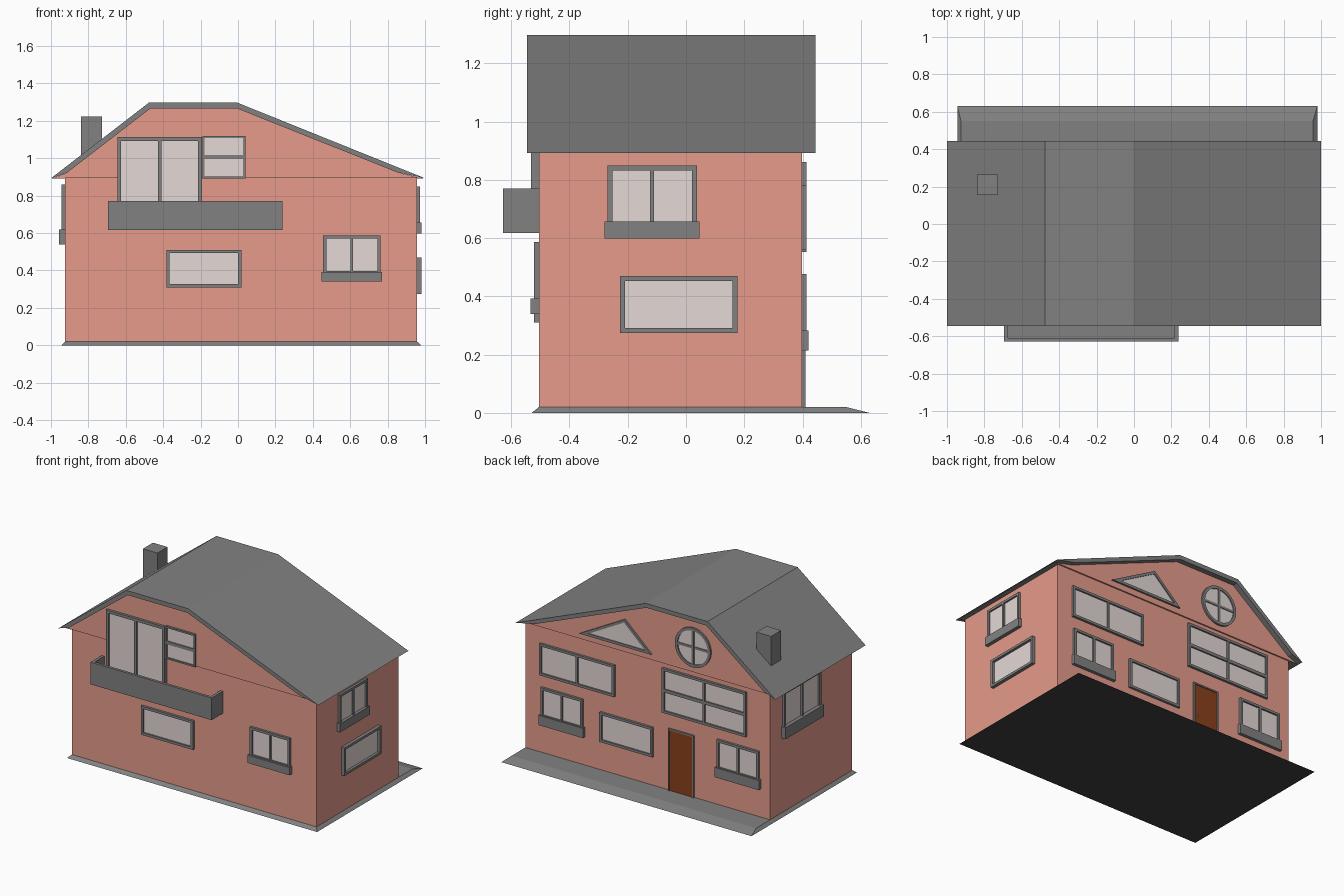
import bpy, bmesh, math

if "Cube" in bpy.data.objects:
    bpy.data.objects.remove(bpy.data.objects["Cube"])


def material(name, rgb):
    m = bpy.data.materials.new(name)
    m.diffuse_color = (*rgb, 1)
    m.use_nodes = True
    m.node_tree.nodes["Principled BSDF"].inputs["Base Color"].default_value = m.diffuse_color
    return m


BRICK = material("salmon wall", (0.79, 0.33, 0.258))
GRAY = material("gray trim", (0.222, 0.222, 0.222))
GLASS = material("pale glass", (0.78, 0.69, 0.665))
BROWN = material("brown door", (0.25, 0.052, 0.011))
DARK = material("dark underside", (0.05, 0.05, 0.05))

X0, X1, Y0, Y1 = -0.925, 0.957, -0.505, 0.398   # outer wall planes
WALL_TOP, BASE_TOP = 0.895, 0.02
GABLE = 0.01                                    # gable overhang

# each wall maps (along, up, outward) to world space
SIDES = {
    "front": lambda u, v, d: (u, Y0 - d, v),
    "back": lambda u, v, d: (u, Y1 + d, v),
    "right": lambda u, v, d: (X1 + d, u, v),
    "left": lambda u, v, d: (X0 - d, u, v),
}


def finish(name, bm, mat):
    bmesh.ops.recalc_face_normals(bm, faces=bm.faces)
    me = bpy.data.meshes.new(name)
    bm.to_mesh(me)
    bm.free()
    me.materials.append(mat)
    ob = bpy.data.objects.new(name, me)
    bpy.context.collection.objects.link(ob)
    return ob


def add_prism(bm, pts, d0, d1, place):
    a = [bm.verts.new(place(u, v, d0)) for u, v in pts]
    b = [bm.verts.new(place(u, v, d1)) for u, v in pts]
    bm.faces.new(a)
    bm.faces.new(b)
    for i in range(len(a)):
        j = (i + 1) % len(a)
        bm.faces.new((a[i], a[j], b[j], b[i]))


def add_ring(bm, outer, inner, d0, d1, place):
    loops = [[bm.verts.new(place(u, v, d)) for u, v in pts]
             for pts, d in ((outer, d0), (outer, d1), (inner, d1), (inner, d0))]
    for k in range(4):
        p, q = loops[k], loops[(k + 1) % 4]
        for i in range(len(p)):
            j = (i + 1) % len(p)
            bm.faces.new((p[i], p[j], q[j], q[i]))


def rect(u0, u1, v0, v1):
    return [(u0, v0), (u1, v0), (u1, v1), (u0, v1)]


def prism(name, pts, d0, d1, place, mat):
    bm = bmesh.new()
    add_prism(bm, pts, d0, d1, place)
    return finish(name, bm, mat)


def box(name, x0, x1, y0, y1, z0, z1, mat):
    return prism(name, rect(x0, x1, y0, y1), z0, z1, lambda u, v, d: (u, v, d), mat)


def window(name, side, u0, u1, v0, v1, cols=1, rows=1, depth=0.016, w=0.017, bar=0.007,
           glass=0.005, sill=None):
    """Framed window with mullions; sill = (bottom, top, depth)."""
    place = SIDES[side]
    prism(name + "_glass", rect(u0 + w / 2, u1 - w / 2, v0 + w / 2, v1 - w / 2),
          glass - 0.009, glass, place, GLASS)
    bm = bmesh.new()
    add_ring(bm, rect(u0, u1, v0, v1), rect(u0 + w, u1 - w, v0 + w, v1 - w),
             -0.01, depth, place)
    for i in range(1, cols):
        c = u0 + (u1 - u0) * i / cols
        add_prism(bm, rect(c - bar, c + bar, v0 + w, v1 - w), -0.01, depth, place)
    for i in range(1, rows):
        c = v0 + (v1 - v0) * i / rows
        add_prism(bm, rect(u0 + w, u1 - w, c - 0.011, c + 0.011), -0.01, depth - 0.001, place)
    finish(name + "_frame", bm, GRAY)
    if sill:
        prism(name + "_sill", rect(u0 - 0.009, u1 + 0.009, sill[0], sill[1]),
              -0.01, sill[2], place, GRAY)


# sloped base slab with dark underside
bm = bmesh.new()
low = [bm.verts.new((x, y, 0)) for x, y in rect(-0.945, 0.98, -0.53, 0.63)]
top = [bm.verts.new((x, y, BASE_TOP)) for x, y in rect(X0, X1, Y0, 0.55)]
bm.faces.new(low)
bm.faces.new(top)
for i in range(4):
    j = (i + 1) % 4
    bm.faces.new((low[i], low[j], top[j], top[i]))
slab = finish("base_slab", bm, GRAY)
slab.data.materials.append(DARK)
for p in slab.data.polygons:
    if p.normal.z < -0.9:
        p.material_index = 1

# walls and gable
box("walls", X0, X1, Y0, Y1, BASE_TOP - 0.005, WALL_TOP, BRICK)
along_y = lambda u, v, d: (u, d, v)
under = [(0.85, 0.925), (-0.007, 1.267), (-0.467, 1.267), (-0.915, 0.922)]
prism("gable", [(-0.985, WALL_TOP), (0.975, WALL_TOP)] + under,
      Y0 - GABLE, Y1 + GABLE, along_y, BRICK)

# roof shell with tapered eaves
prism("roof", [(-1, 0.893), (-0.477, 1.297), (-0.003, 1.297), (1, 0.893)] + under,
      -0.546, 0.445, along_y, GRAY)
for s, a, b in (("left", -0.995, X0), ("right", X1, 0.99)):
    box(s + "_soffit", a, b, Y0 - GABLE, Y1 + GABLE, 0.893, 0.896, GRAY)

# chimney
box("chimney", -0.84, -0.728, 0.155, 0.265, 0.98, 1.222, GRAY)

# balcony: floor and parapet
box("balcony_floor", -0.69, 0.23, -0.62, Y0 + 0.01, 0.62, 0.64, GRAY)
bm = bmesh.new()
add_prism(bm, [(-0.695, Y0 + 0.01), (-0.695, -0.628), (0.237, -0.628), (0.237, Y0 + 0.01),
               (0.217, Y0 + 0.01), (0.217, -0.609), (-0.675, -0.609), (-0.675, Y0 + 0.01)],
          0.617, 0.771, lambda u, v, d: (u, v, d))
finish("balcony_parapet", bm, GRAY)

# front openings
window("balcony_door", "front", -0.645, -0.193, 0.63, 1.113, cols=2, depth=0.027, w=0.02,
       bar=0.01, glass=0.016)
window("balcony_window", "front", -0.19, 0.039, 0.893, 1.12, rows=2, depth=0.024, w=0.011,
       glass=0.016)
window("front_wide_window", "front", -0.383, 0.018, 0.31, 0.51)
window("front_sill_window", "front", 0.455, 0.762, 0.38, 0.587, cols=2, sill=(0.34, 0.393, 0.029))

# side openings
window("right_upper_window", "right", -0.27, 0.037, 0.64, 0.85, cols=2, sill=(0.598, 0.657, 0.025))
window("right_lower_window", "right", -0.227, 0.176, 0.274, 0.47, depth=0.023)
window("left_window", "left", -0.14, 0.263, 0.6, 0.86, cols=2, depth=0.018,
       sill=(0.54, 0.62, 0.032))

# back openings
window("back_double_window", "back", 0.265, 0.842, 0.56, 0.78, cols=2)
window("back_four_pane_window", "back", -0.748, -0.102, 0.552, 0.862, cols=2, rows=2)
window("back_single_window", "back", -0.03, 0.378, 0.22, 0.426)
for n, u in (("a", 0.509), ("b", -0.846)):
    window("back_sill_window_" + n, "back", u, u + 0.322, 0.27, 0.477, cols=2,
           sill=(0.215, 0.283, 0.022))

# entrance door with surround and knob
back = lambda u, v, d: SIDES["back"](u - 0.01, v, d)
prism("door", rect(-0.325, -0.145, BASE_TOP, 0.443), -0.004, 0.005, back, BROWN)
bm = bmesh.new()
add_prism(bm, [(-0.334, BASE_TOP), (-0.334, 0.452), (-0.137, 0.452), (-0.137, BASE_TOP),
               (-0.147, BASE_TOP), (-0.147, 0.442), (-0.324, 0.442), (-0.324, BASE_TOP)],
          -0.01, 0.012, back)
finish("door_surround", bm, GRAY)
bm = bmesh.new()
bmesh.ops.create_icosphere(bm, subdivisions=1, radius=0.006)
bmesh.ops.translate(bm, verts=bm.verts, vec=back(-0.168, 0.22, 0.009))
finish("door_knob", bm, GLASS)

# triangular gable window (frame is the outline shrunk towards its incentre)
tri = [(0.538, 0.935), (0.191, 1.125), (-0.016, 0.935)]
inner = [(0.2035 + (u - 0.2035) * 0.79, 1.0205 + (v - 1.0205) * 0.79) for u, v in tri]
bm = bmesh.new()
add_ring(bm, tri, inner, 0, 0.022, back)
finish("triangle_window_frame", bm, GRAY)
prism("triangle_window_glass", inner, 0.006, 0.015, back, GLASS)

# round gable window with crossbars
CX, CZ = -0.335, 1.07


def circle(r, n=32):
    return [(CX + r * math.cos(2 * math.pi * i / n), CZ + r * math.sin(2 * math.pi * i / n))
            for i in range(n)]


bm = bmesh.new()
add_ring(bm, circle(0.137), circle(0.117), 0, 0.022, back)
add_prism(bm, rect(CX - 0.008, CX + 0.008, CZ - 0.12, CZ + 0.12), 0, 0.021, back)
add_prism(bm, rect(CX - 0.12, CX + 0.12, CZ - 0.008, CZ + 0.008), 0, 0.02, back)
finish("round_window_frame", bm, GRAY)
prism("round_window_glass", circle(0.12), 0.006, 0.015, back, GLASS)
